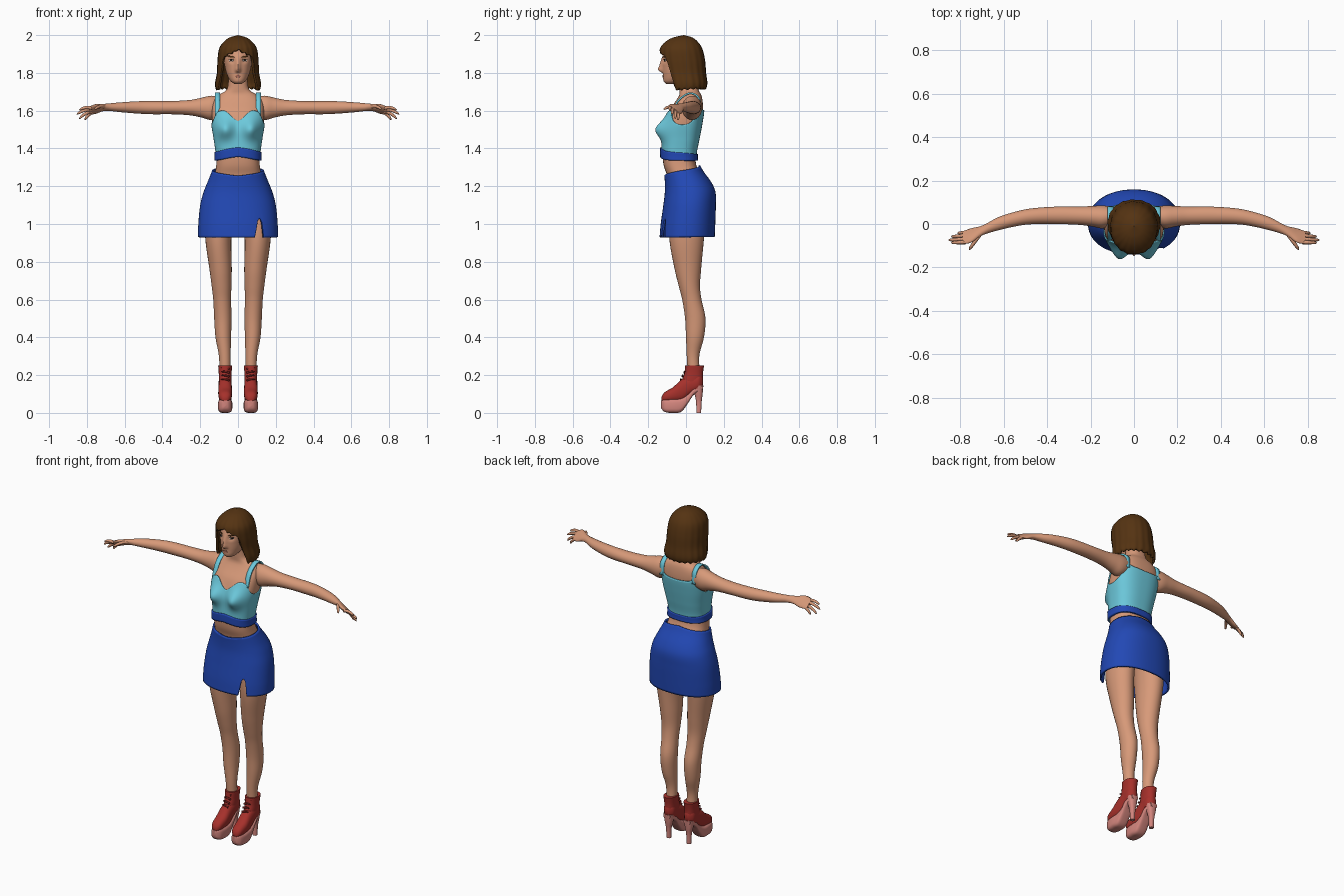
import bpy, bmesh
from math import sin, cos, pi, radians, exp, sqrt
from mathutils import Vector

if "Cube" in bpy.data.objects:
    bpy.data.objects.remove(bpy.data.objects["Cube"])


def material(name, r, g, b):
    m = bpy.data.materials.new(name)
    m.use_nodes = True
    m.diffuse_color = (r, g, b, 1)
    m.node_tree.nodes["Principled BSDF"].inputs["Base Color"].default_value = (r, g, b, 1)
    return m


skin = material("skin", .68, .32, .19)
brown = material("hair brown", .09, .033, .006)
cyan = material("top cyan", .15, .58, .71)
blue = material("skirt blue", .016, .065, .46)
red = material("boot red", .38, .03, .024)
dark_red = material("lace dark red", .15, .012, .01)
pink = material("sole pink", .66, .24, .21)
white = material("eye white", .7, .65, .6)
black = material("iris dark", .02, .012, .008)
lip = material("lip", .46, .16, .11)


def spline(rows, t):
    """Smoothly interpolate table rows keyed by their first value."""
    t = min(max(t, rows[0][0]), rows[-1][0])
    i = 0
    while i < len(rows) - 2 and t > rows[i + 1][0]:
        i += 1
    a, b = rows[i], rows[i + 1]
    before, after = rows[max(i - 1, 0)], rows[min(i + 2, len(rows) - 1)]
    span = b[0] - a[0]
    s = (t - a[0]) / span
    out = []
    for k in range(1, len(a)):
        ma = (b[k] - before[k]) / (b[0] - before[0]) * span
        mb = (after[k] - a[k]) / (after[0] - a[0]) * span
        d = b[k] - a[k]
        out.append(a[k] + s * (ma + s * (3 * d - 2 * ma - mb + s * (ma + mb - 2 * d))))
    return out


def ring(row, deg, power=1, grow=0):
    """Point of an oval: half width, low side, high side, optional centre."""
    r, lo, hi = row[:3]
    centre = row[3] if len(row) > 3 else 0
    s, c = sin(radians(deg)), cos(radians(deg))
    s = abs(s) ** power * (1 if s > 0 else -1)
    c = abs(c) ** power * (1 if c > 0 else -1)
    return centre + (r + grow) * s, (lo + hi) / 2 - ((hi - lo) / 2 + grow) * c


def sheet(name, f, nu, nv, mat, wrap=True, caps=False, mirror=False, thick=0):
    """Grid surface from f(u, v), optionally closed around u."""
    bm = bmesh.new()
    cols = nu if wrap else nu + 1
    g = [[bm.verts.new(f(i / nu, j / nv)) for i in range(cols)] for j in range(nv + 1)]
    for j in range(nv):
        for i in range(nu):
            k = (i + 1) % cols
            bm.faces.new((g[j][i], g[j][k], g[j + 1][k], g[j + 1][i]))
    if caps:
        bm.faces.new(g[0])
        bm.faces.new(g[-1])
    bmesh.ops.remove_doubles(bm, verts=bm.verts, dist=.00001)
    bmesh.ops.recalc_face_normals(bm, faces=bm.faces)
    mesh = bpy.data.meshes.new(name)
    bm.to_mesh(mesh)
    bm.free()
    mesh.materials.append(mat)
    ob = bpy.data.objects.new(name, mesh)
    bpy.context.collection.objects.link(ob)
    bpy.ops.object.select_all(action='DESELECT')
    ob.select_set(True)
    bpy.context.view_layer.objects.active = ob
    bpy.ops.object.shade_smooth_by_angle(angle=radians(50))
    if mirror:
        ob.modifiers.new("Mirror", 'MIRROR')
    if thick:
        ob.modifiers.new("Solidify", 'SOLIDIFY').thickness = thick
    return ob


def loft(name, rows, axis, mat, power=1, nu=28, nv=32):
    """Mirrored pair of capped lofts along one axis."""
    def f(u, v):
        t = rows[0][0] + (rows[-1][0] - rows[0][0]) * v
        h, w = ring(spline(rows, t), 360 * u, power)
        return (h, w, t) if axis == 'z' else (h, t, w)
    return sheet(name, f, nu, nv, mat, caps=True, mirror=True)


def tube(name, a, b, r, mat, lift=0):
    """Rounded, tapered and slightly arched rod, mirrored."""
    a, b = Vector(a), Vector(b)
    turn = (b - a).to_track_quat('Z', 'Y')

    def f(u, v):
        q = r * (1 - .25 * v) * sqrt(max(0, 1 - v ** 8))
        p = a.lerp(b, v) + Vector((0, 0, lift * 4 * v * (1 - v)))
        return p + turn @ Vector((q * cos(2 * pi * u), q * sin(2 * pi * u), 0))
    return sheet(name, f, 10, 12, mat, mirror=True)


def fold(u):
    return 360 * min(u, 1 - u)


def bump(x, z, cx, cz, sx, sz):
    return exp(-((abs(x) - cx) / sx) ** 2 - ((z - cz) / sz) ** 2)


# Torso and neck
TORSO = [(1.05, .16, -.09, .12), (1.25, .125, -.1, .08), (1.31, .115, -.118, .055),
         (1.37, .112, -.124, .05), (1.45, .122, -.12, .065), (1.53, .135, -.112, .08),
         (1.6, .138, -.09, .09), (1.65, .13, -.055, .088), (1.685, .1, -.035, .08),
         (1.71, .06, -.035, .065), (1.8, .05, -.04, .05)]


def torso(deg, z, grow=0):
    x, y = ring(spline(TORSO, z), deg, .78, grow)
    y -= .05 * bump(x, z, .073, 1.5, .045, .05) * max(0, cos(radians(deg)))
    return x, y, z


sheet("torso", lambda u, v: torso(360 * u, 1.05 + .75 * v), 64, 60, skin, caps=True)

# Cropped top with shaped neckline, hem band and straps
NECKLINE = [(0, 1.545), (22, 1.598), (45, 1.59), (65, 1.545), (90, 1.525),
            (115, 1.55), (135, 1.61), (155, 1.605), (180, 1.6)]
HEM = [(0, 1.355), (45, 1.34), (90, 1.336), (180, 1.336)]


def top(u, v):
    low, high = spline(HEM, fold(u))[0], spline(NECKLINE, fold(u))[0]
    return torso(360 * u, low + (high - low) * v, .007)


def band(u, v):
    deg = fold(u)
    z = spline(HEM, deg)[0] + v * (.042 + .008 * cos(radians(deg)))
    return torso(360 * u, z, .013)


sheet("crop_top", top, 96, 32, cyan, thick=.006)
sheet("top_hem_band", band, 96, 6, blue, thick=.012)
STRAP = [(0, -.08, 1.575), (1, -.045, 1.655), (2, .02, 1.697), (3, .072, 1.668), (4, .082, 1.595)]
sheet("shoulder_straps", lambda u, v: (.108 + .026 * (u - .5), *spline(STRAP, 4 * v)),
      2, 24, cyan, wrap=False, mirror=True, thick=.009)

# Skirt with a slit on the left front
SKIRT = [(.93, .212, -.14, .152), (1, .21, -.134, .155), (1.1, .2, -.12, .158),
         (1.17, .182, -.112, .156), (1.22, .162, -.112, .135), (1.28, .138, -.116, .092),
         (1.32, .126, -.118, .07)]
WAIST = [(0, 1.255), (90, 1.285), (180, 1.312)]


def skirt(u, v):
    slit = max(0, 1 - ((360 * u - 31) / 6.5) ** 2)
    low, high = .93 + .1 * sqrt(slit), spline(WAIST, fold(u))[0]
    z = low + (high - low) * v
    return (*ring(spline(SKIRT, z), 360 * u, .9), z)


sheet("skirt", skirt, 144, 32, blue, thick=.01)

# Legs
loft("legs", [(.2, .03, .01, .075, .068), (.3, .031, .004, .07, .07), (.4, .041, 0, .095, .078),
              (.5, .046, -.005, .103, .08), (.6, .047, -.02, .082, .084), (.67, .052, -.038, .074, .087),
              (.76, .059, -.06, .08, .092), (.92, .069, -.088, .095, .104),
              (1.08, .078, -.09, .11, .1)], 'z', skin, nv=48)

# Arms and palms, the palms rolled forward
ARM = [(.08, .045, .01, .075, 1.625), (.14, .064, -.02, .085, 1.615), (.19, .053, -.012, .083, 1.616),
       (.25, .041, -.004, .08, 1.616), (.35, .035, 0, .08, 1.616), (.45, .035, 0, .074, 1.616),
       (.52, .033, -.006, .063, 1.617), (.62, .026, -.028, .033, 1.618), (.7, .018, -.053, -.008, 1.618),
       (.75, .017, -.086, -.02, 1.61), (.79, .011, -.092, -.034, 1.6)]


def arm(u, v):
    x = .08 + .71 * v
    row = spline(ARM, x)
    z, y = ring(row, 360 * u)
    roll = .6 * min(1, max(0, (x - .67) / .08))
    return x, y, z - roll * (y - (row[1] + row[2]) / 2)


sheet("arms", arm, 28, 60, skin, caps=True, mirror=True)
FINGERS = {"index": ((.775, -.084, 1.613), (.842, -.086, 1.603)),
           "middle": ((.775, -.069, 1.605), (.855, -.074, 1.58)),
           "ring": ((.775, -.054, 1.595), (.842, -.058, 1.556)),
           "little": ((.77, -.04, 1.588), (.812, -.042, 1.55)),
           "thumb": ((.71, -.05, 1.62), (.76, -.12, 1.606))}
for finger, (base, tip) in FINGERS.items():
    tube(finger + "_fingers", base, tip, .0095, skin, .008)

# Head with nose and eye sockets
HEAD = [(1.742, .02, -.105, -.06), (1.755, .038, -.118, -.02), (1.79, .058, -.122, .03),
        (1.83, .069, -.124, .06), (1.88, .076, -.124, .075), (1.94, .066, -.104, .065),
        (1.98, .03, -.06, .03)]
NOSE = [(1.798, 0), (1.815, .024), (1.835, .018), (1.875, .005), (1.9, 0)]


def head(deg, z, grow=0):
    x, y = ring(spline(HEAD, z), deg, .92, grow)
    if cos(radians(deg)) > 0:
        y -= spline(NOSE, z)[0] * bump(x, z, 0, z, .013, 1)
        y += .008 * bump(x, z, .033, 1.866, .016, .014)
    return x, y, z


sheet("head", lambda u, v: head(360 * u, 1.742 + .238 * v), 96, 60, skin, caps=True)


def patch(name, deg, z, ddeg, dz, mat, grow, tilt=0):
    """Thin oval plate following the face."""
    def f(u, v):
        c, s = v * cos(2 * pi * u), v * sin(2 * pi * u)
        return head(deg + ddeg * c, z + dz * s + tilt * c, grow)
    sheet(name, f, 20, 5, mat, mirror=deg > 0, thick=.002)


patch("eyes", 26, 1.866, 10, .006, white, .002)
patch("irises", 26, 1.866, 4.5, .006, black, .0035)
patch("upper_lashes", 26, 1.872, 11, .002, black, .004)
patch("eyebrows", 27, 1.886, 14, .004, brown, .003, .003)
patch("lips", 0, 1.782, 13, .006, lip, .002)

# Bobbed hair with a fringe
HAIR = [(1.7, .114, -.1, .1), (1.74, .121, -.11, .112), (1.8, .111, -.125, .106),
        (1.87, .108, -.138, .1), (1.93, .099, -.136, .085), (1.965, .075, -.108, .062),
        (1.988, .043, -.066, .032), (2, .001, -.012, -.01)]
FRINGE = [(0, 1.925), (15, 1.908), (35, 1.892), (48, 1.86), (56, 1.73), (70, 1.712),
          (110, 1.715), (180, 1.715)]


def hair(u, v):
    low = spline(FRINGE, fold(u))[0] + .004 * sin(44 * pi * u)
    z = low + (2 - low) * sin(v * pi / 2)
    x, y = ring(spline(HAIR, z), 360 * u, .95)
    wave = 1 + .012 * sin(36 * pi * u) * (1 - v)
    return x * wave, y * wave, z


sheet("hair", hair, 144, 36, brown, thick=.013)

# Ankle boots: foot, shaft, platform sole, heel and laces
loft("boot_feet", [(-.13, .012, .06, .085, .068), (-.115, .028, .058, .108, .068),
                   (-.07, .036, .058, .135, .068), (-.02, .036, .062, .18, .068),
                   (.03, .034, .1, .2, .068), (.07, .032, .12, .21, .068),
                   (.09, .014, .14, .19, .068)], 'y', red, .85)
loft("boot_shafts", [(.13, .031, -.01, .088, .068), (.17, .033, -.02, .09, .068),
                     (.21, .034, -.008, .09, .068), (.252, .037, -.004, .096, .068)], 'z', red, .9)
loft("platform_soles", [(-.132, .012, .025, .065, .068), (-.115, .03, .006, .074, .068),
                        (-.07, .038, 0, .076, .068), (-.025, .036, .006, .08, .068),
                        (.01, .032, .05, .1, .068), (.04, .031, .095, .13, .068),
                        (.09, .022, .125, .15, .068)], 'y', pink, .6)
loft("boot_heels", [(0, .013, .055, .08, .068), (.06, .015, .053, .083, .068),
                    (.1, .023, .045, .088, .068), (.145, .031, .03, .092, .068)], 'z', pink, .8)
for i in range(4):
    y, z = -.034 + .01 * i, .172 + .02 * i
    tube("boot_laces", (.046, y + .007, z), (.09, y + .007, z + .006), .006, dark_red, .003)
